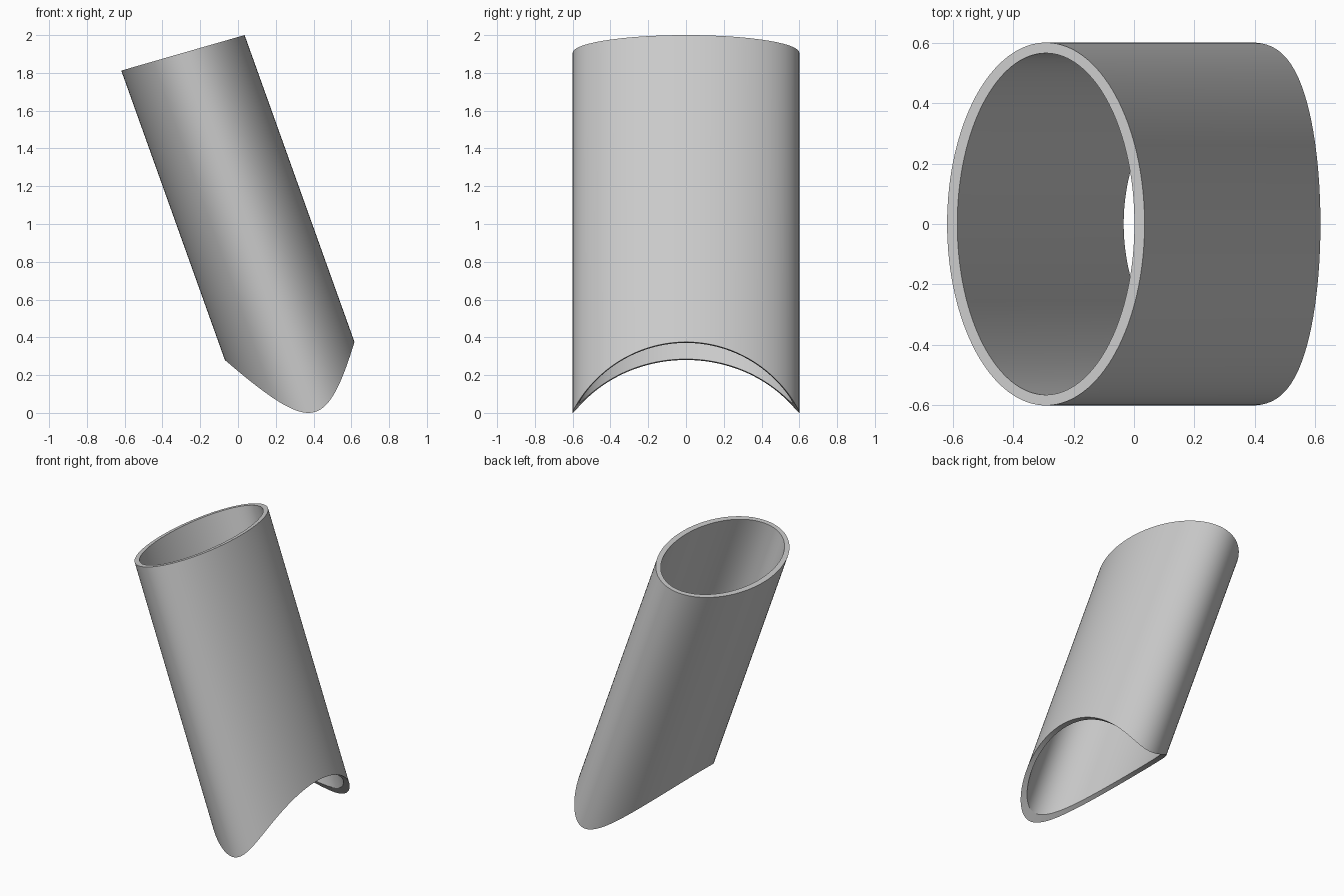
import bpy
import bmesh
from math import cos, sin, pi, sqrt

cube = bpy.data.objects.get("Cube")
if cube:
    bpy.data.objects.remove(cube, do_unlink=True)

SEGMENTS = 128
LEAN = 0.358          # sideways run per unit of height
CUT_SLOPE = 0.139     # tilt of the saddle cut
CUT_RADIUS = 0.7
WALL = 0.035

grey = bpy.data.materials.new("plain grey")
grey.use_nodes = True
colour = (0.6, 0.6, 0.6, 1)
grey.diffuse_color = colour
grey.node_tree.nodes["Principled BSDF"].inputs["Base Color"].default_value = colour


def top_point(t, shrink):
    """Point on the slanted oval mouth; shrink is the wall inset."""
    f = 1 - shrink / 0.34
    return (-0.2915 + 0.3265 * f * cos(t),
            (0.6 - shrink) * sin(t),
            1.906 + 0.094 * f * cos(t))


def cut_point(p):
    """Follow the leaning wall down from p to the round saddle cut."""
    x, y, z = p
    drop = 1.01 * (CUT_RADIUS - sqrt(CUT_RADIUS ** 2 - y * y))
    foot = x + LEAN * z
    low = (0.2897 + CUT_SLOPE * foot - drop) / (1 + CUT_SLOPE * LEAN)
    return (foot - LEAN * low, y, low)


# Four rings: outer top, outer bottom, inner bottom, inner top
bm = bmesh.new()
angles = [2 * pi * i / SEGMENTS for i in range(SEGMENTS)]
outer = [top_point(t, 0) for t in angles]
inner = [top_point(t, WALL) for t in angles]
loops = [outer, [cut_point(p) for p in outer], [cut_point(p) for p in inner], inner]
rings = [[bm.verts.new(p) for p in loop] for loop in loops]

# Walls, mouth rim and saddle rim
for a, b in zip(rings, rings[1:] + rings[:1]):
    for i in range(SEGMENTS):
        j = (i + 1) % SEGMENTS
        bm.faces.new((a[i], a[j], b[j], b[i])).smooth = True
bmesh.ops.recalc_face_normals(bm, faces=bm.faces)

# Crisp rim edges
for ring in rings:
    for i in range(SEGMENTS):
        bm.edges.get((ring[i], ring[i - 1])).smooth = False

mesh = bpy.data.meshes.new("oval_tube")
bm.to_mesh(mesh)
bm.free()
mesh.materials.append(grey)
tube = bpy.data.objects.new("oval_tube", mesh)
bpy.context.collection.objects.link(tube)
